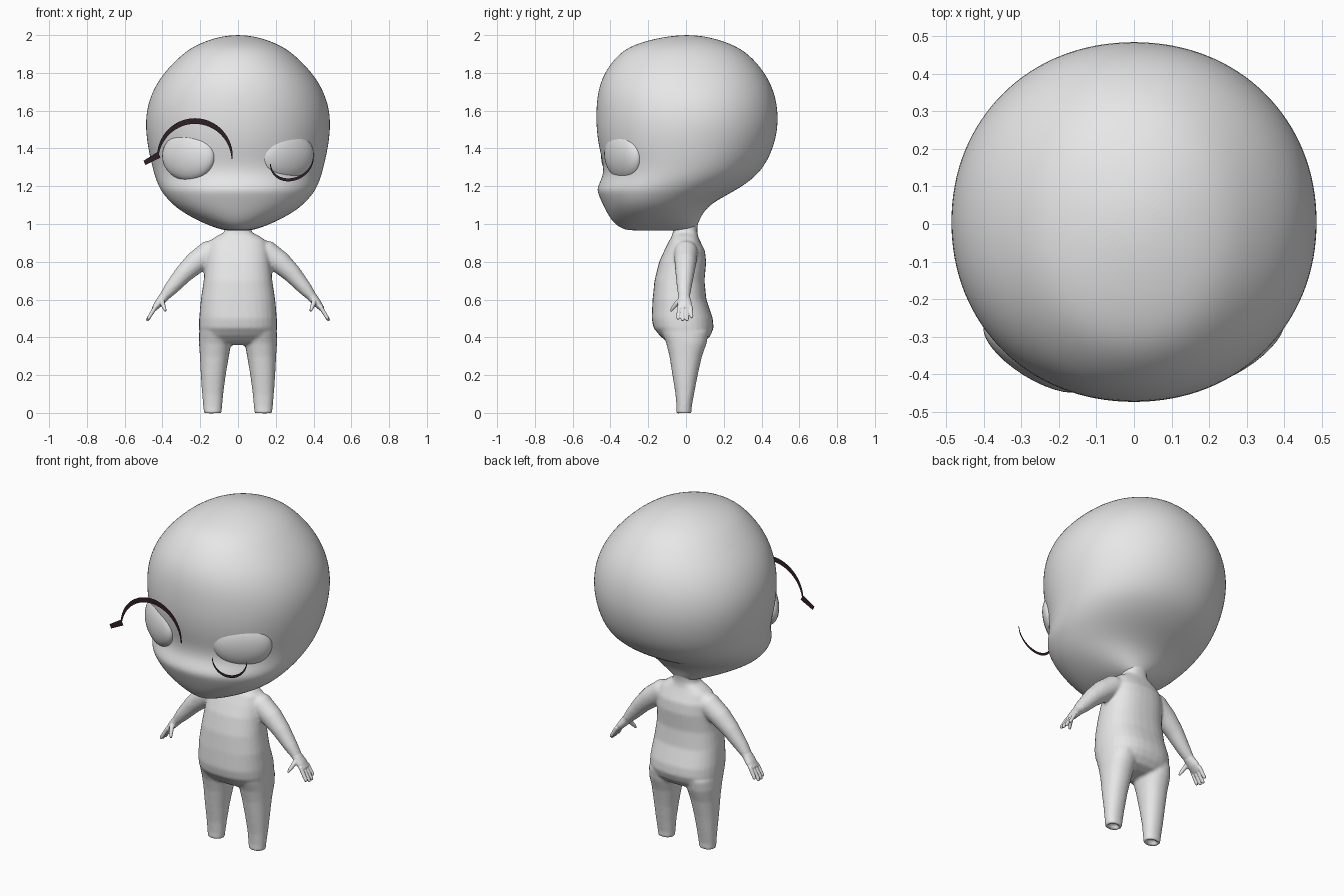
import bpy, bmesh
from math import sin, cos, pi, radians
from mathutils import Vector

cube = bpy.data.objects.get("Cube")
if cube:
    bpy.data.objects.remove(cube, do_unlink=True)


def material(name, rgb):
    m = bpy.data.materials.new(name)
    m.use_nodes = True
    m.diffuse_color = (*rgb, 1)
    m.node_tree.nodes["Principled BSDF"].inputs["Base Color"].default_value = (*rgb, 1)
    return m


skin = material("plain grey", (0.8, 0.8, 0.8))
dark = material("dark plum", (0.03, 0.013, 0.02))


def finish(bm, name, mat):
    bmesh.ops.recalc_face_normals(bm, faces=bm.faces)
    for f in bm.faces:
        f.smooth = True
    me = bpy.data.meshes.new(name)
    bm.to_mesh(me)
    bm.free()
    me.materials.append(mat)
    ob = bpy.data.objects.new(name, me)
    bpy.context.collection.objects.link(ob)
    return ob


def spow(v, p):
    return abs(v) ** p * (1 if v >= 0 else -1)


def tube(bm, rings, n=20, power=2.0, upright=False):
    """Closed loft through rings of (centre, half thickness, half depth along y)."""
    pts = [Vector(r[0]) for r in rings]
    loops = []
    for i, (c, a, b) in enumerate(rings):
        d = pts[min(i + 1, len(pts) - 1)] - pts[max(i - 1, 0)]
        d = Vector((0, 0, 1)) if upright else d.normalized()
        side = Vector((0, 1, 0))
        side = (side - d * side.dot(d)).normalized()
        across = d.cross(side)
        loop = []
        for k in range(n):
            t = 2 * pi * k / n
            loop.append(bm.verts.new(pts[i] + across * a * spow(cos(t), 2 / power)
                                     + side * b * spow(sin(t), 2 / power)))
        loops.append(loop)
    for p, q in zip(loops, loops[1:]):
        for k in range(n):
            j = (k + 1) % n
            bm.faces.new((p[k], p[j], q[j], q[k]))
    bm.faces.new(loops[0])
    bm.faces.new(loops[-1])


def stack(bm, rows, x=0, **kw):
    """Upright loft from rows of (height, half width, front y, back y)."""
    tube(bm, [((x, (f + b) / 2, z), w, (b - f) / 2) for z, w, f, b in rows],
         upright=True, **kw)


def fuse(ob, voxel, steps):
    r = ob.modifiers.new("fuse", "REMESH")
    r.mode = "VOXEL"
    r.voxel_size = voxel
    r.use_smooth_shade = True
    s = ob.modifiers.new("soften", "SMOOTH")
    s.factor = 0.5
    s.iterations = steps


# Head
bm = bmesh.new()
stack(bm, [
    (0.965, 0.05, -0.28, 0.03), (0.97, 0.09, -0.33, 0.05), (1.0, 0.175, -0.38, 0.065),
    (1.05, 0.275, -0.415, 0.085), (1.1, 0.345, -0.44, 0.125), (1.15, 0.39, -0.463, 0.21),
    (1.19, 0.418, -0.477, 0.285), (1.25, 0.442, -0.44, 0.37), (1.32, 0.46, -0.44, 0.425),
    (1.4, 0.478, -0.462, 0.463), (1.5, 0.492, -0.477, 0.488), (1.6, 0.488, -0.478, 0.489),
    (1.7, 0.458, -0.47, 0.47), (1.8, 0.397, -0.437, 0.422), (1.9, 0.297, -0.36, 0.335),
    (1.95, 0.22, -0.28, 0.25), (1.985, 0.125, -0.15, 0.145), (2.0, 0.04, -0.04, 0.05),
], n=32, power=2.08)
head = finish(bm, "head", skin)
sub = head.modifiers.new("smooth", "SUBSURF")
sub.levels = sub.render_levels = 2

# Torso with neck, legs and arms, fused into one soft skin
bm = bmesh.new()
stack(bm, [
    (0.36, 0.12, -0.05, 0.06), (0.375, 0.18, -0.1, 0.1), (0.41, 0.2, -0.14, 0.13),
    (0.45, 0.207, -0.172, 0.146), (0.5, 0.206, -0.182, 0.142), (0.6, 0.197, -0.177, 0.108),
    (0.7, 0.182, -0.167, 0.098), (0.8, 0.172, -0.142, 0.107), (0.86, 0.165, -0.115, 0.1),
    (0.91, 0.15, -0.09, 0.075), (0.935, 0.115, -0.075, 0.064), (0.955, 0.075, -0.07, 0.06),
    (0.98, 0.068, -0.068, 0.06), (1.04, 0.075, -0.08, 0.07),
], n=32, power=2.4)
for s in (1, -1):
    # Leg, with a shallow hollow under the foot
    legs = [(0.02, 0.03, -0.03, 0.01), (-0.004, 0.032, -0.032, 0.014),
            (-0.004, 0.046, -0.052, 0.03), (0.03, 0.05, -0.05, 0.03),
            (0.1, 0.056, -0.056, 0.043), (0.2, 0.066, -0.072, 0.062),
            (0.3, 0.077, -0.088, 0.085), (0.37, 0.086, -0.105, 0.11),
            (0.43, 0.088, -0.13, 0.12)]
    xs = [0.134, 0.134, 0.134, 0.134, 0.134, 0.131, 0.125, 0.121, 0.118]
    tube(bm, [((s * x, (f + b) / 2, z), w, (b - f) / 2)
              for x, (z, w, f, b) in zip(xs, legs)], n=24, power=2.2, upright=True)
    # Arm
    tube(bm, [((s * 0.08, 0, 0.875), 0.05, 0.055), ((s * 0.15, 0, 0.85), 0.065, 0.063),
              ((s * 0.225, -0.003, 0.795), 0.06, 0.058),
              ((s * 0.287, -0.006, 0.737), 0.05, 0.05),
              ((s * 0.358, -0.01, 0.655), 0.037, 0.038),
              ((s * 0.4, -0.01, 0.605), 0.024, 0.03)])
body = finish(bm, "body", skin)
fuse(body, 0.008, 8)

# Hands: palm, four fingers and a thumb
for s, name in ((1, "left_hand"), (-1, "right_hand")):
    bm = bmesh.new()
    tube(bm, [((s * 0.37, -0.01, 0.64), 0.026, 0.03), ((s * 0.395, -0.01, 0.61), 0.026, 0.032),
              ((s * 0.42, -0.007, 0.58), 0.022, 0.038), ((s * 0.445, -0.006, 0.55), 0.014, 0.037)])
    for k, reach in enumerate((0.9, 1.0, 1.0, 0.8)):
        y = -0.036 + 0.02 * k
        tube(bm, [((s * (0.435 + 0.047 * t * reach), y + 0.004 * t * (k - 1.5),
                    0.565 - 0.078 * t * reach), r, r)
                  for t, r in ((0, 0.0115), (0.5, 0.0105), (0.9, 0.0095), (1, 0.006))], n=12)
    tube(bm, [((s * 0.405, -0.025, 0.6), 0.014, 0.014), ((s * 0.4, -0.05, 0.58), 0.013, 0.013),
              ((s * 0.39, -0.07, 0.555), 0.01, 0.01), ((s * 0.383, -0.08, 0.538), 0.006, 0.006)],
         n=12)
    fuse(finish(bm, name, skin), 0.0035, 3)

# Eyes: flattened domes set into the face
for s, name, y in ((1, "left_eye", -0.333), (-1, "right_eye", -0.35)):
    bm = bmesh.new()
    bmesh.ops.create_uvsphere(bm, u_segments=32, v_segments=20, radius=1)
    eye = finish(bm, name, skin)
    eye.scale = (0.16, 0.062, 0.13)
    eye.rotation_euler = (radians(6 if s > 0 else 0), 0, s * radians(32))
    eye.location = (s * 0.262, y, 1.36)


# Lashes: thin tapered ribbons floating before the face
def ribbon(name, cx, cz, rx, rz, thick, skew=0, tail=None):
    bm = bmesh.new()
    steps, prev = 32, None
    for i in range(steps + 1):
        t = pi * i / steps
        half = thick * (0.2 + 0.8 * sin(t)) / 2
        pair = []
        for o in (half, -half):
            x = cx + (rx + o) * cos(t)
            z = cz + (rz + (o if rz > 0 else -o)) * sin(t) + skew * (x - cx)
            pair.append(bm.verts.new((x, -0.486, z)))
        if prev:
            bm.faces.new((prev[0], prev[1], pair[1], pair[0]))
        prev = pair
    if tail:
        bm.faces.new([bm.verts.new((x, -0.486, z)) for x, z in tail])
    return finish(bm, name, dark)


ribbon("right_lash", -0.228, 1.345, 0.197, 0.2, 0.03,
       tail=[(-0.5, 1.335), (-0.49, 1.312), (-0.41, 1.352), (-0.425, 1.382)])
ribbon("left_lash", 0.285, 1.335, 0.113, -0.1, 0.016, skew=0.15)
